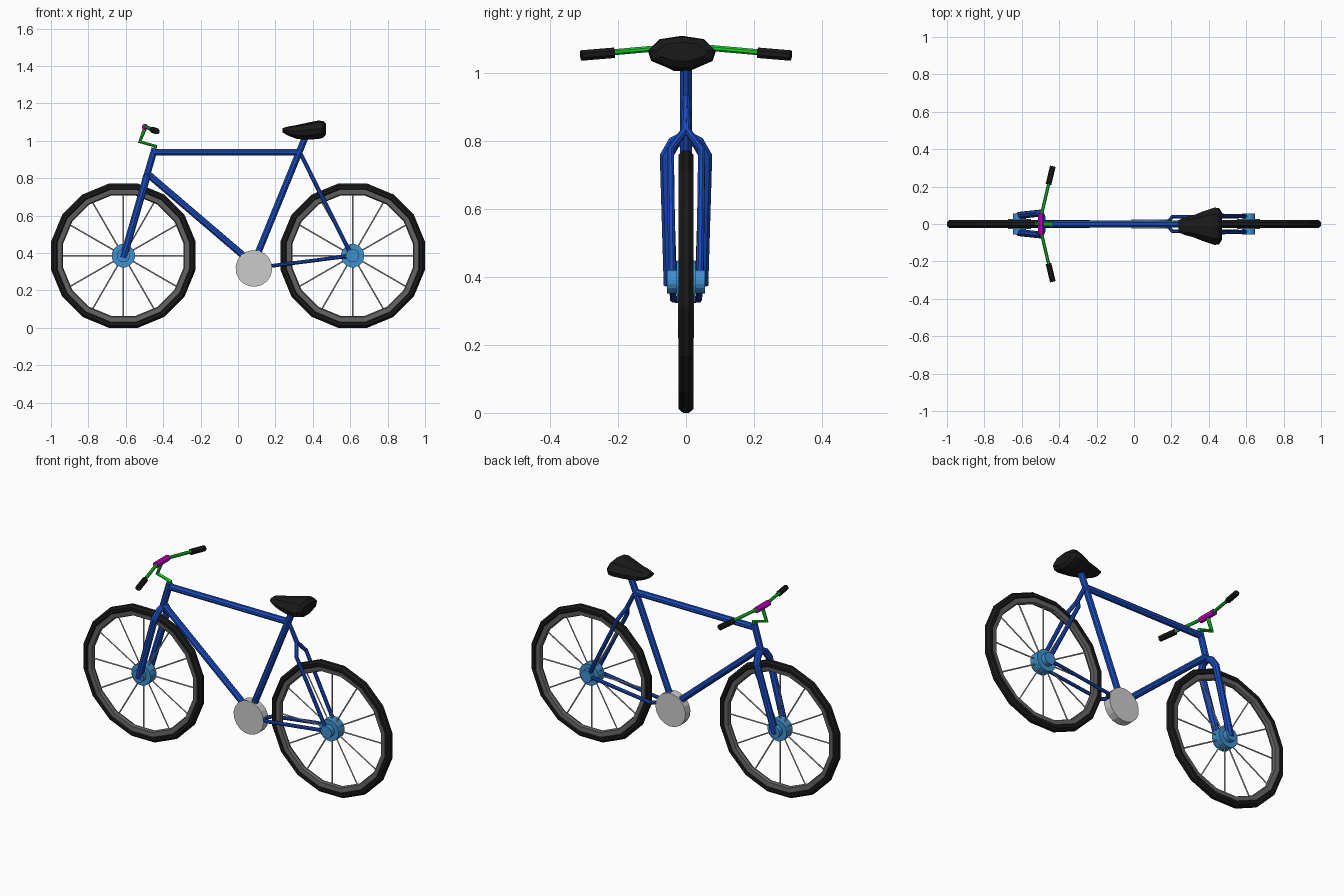
import bpy, bmesh
from math import sin, cos, pi
from mathutils import Vector

if "Cube" in bpy.data.objects:
    bpy.data.objects.remove(bpy.data.objects["Cube"])


def material(name, rgb):
    m = bpy.data.materials.new(name)
    m.diffuse_color = (*rgb, 1)
    m.use_nodes = True
    m.node_tree.nodes["Principled BSDF"].inputs["Base Color"].default_value = m.diffuse_color
    return m


BLUE = material("frame_blue", (0.01, 0.07, 0.5))
SKY = material("hub_blue", (0.05, 0.28, 0.62))
BLACK = material("black", (0.01, 0.01, 0.01))
RIM = material("dark_grey", (0.12, 0.12, 0.12))
GREEN = material("green", (0.01, 0.65, 0.03))
MAGENTA = material("magenta", (0.6, 0.0, 0.6))


def finish(name, bm, mat):
    bmesh.ops.recalc_face_normals(bm, faces=bm.faces)
    me = bpy.data.meshes.new(name)
    bm.to_mesh(me)
    bm.free()
    ob = bpy.data.objects.new(name, me)
    bpy.context.collection.objects.link(ob)
    if mat:
        me.materials.append(mat)
    return ob


def loft(bm, rings, caps=True, closed=False):
    """Skin a list of equal-length point rings."""
    vs = [[bm.verts.new(p) for p in ring] for ring in rings]
    n = len(vs[0])
    for a, b in zip(vs, vs[1:] + (vs[:1] if closed else [])):
        for i in range(n):
            j = (i + 1) % n
            bm.faces.new((a[i], a[j], b[j], b[i]))
    if caps and not closed:
        bm.faces.new(vs[0])
        bm.faces.new(vs[-1])


def add_tube(bm, path, r, sides=8):
    """Mitred tube along a path of points."""
    pts = [Vector(p) for p in path]
    dirs = [(b - a).normalized() for a, b in zip(pts, pts[1:])]
    rings = []
    u = dirs[0].orthogonal().normalized()
    for k, p in enumerate(pts):
        d0, d1 = dirs[max(k - 1, 0)], dirs[min(k, len(dirs) - 1)]
        t = (d0 + d1).normalized()
        u = (u - t * u.dot(t)).normalized()
        w = t.cross(u)
        step = 2 * pi / sides
        rings.append([p + r * (cos((i + .5) * step) * u + sin((i + .5) * step) * w)
                      for i in range(sides)])
    loft(bm, rings)


def tubes(name, paths, r, mat, sides=8):
    bm = bmesh.new()
    for path in paths:
        add_tube(bm, path, r, sides)
    return finish(name, bm, mat)


def mirrored(path):
    return [path, [(x, -y, z) for x, y, z in path]]


def hoop(name, cx, cz, profile, mat, n=16):
    """Revolve a closed (apothem, y) profile about the wheel axle."""
    bm = bmesh.new()
    k = 1 / cos(pi / n)
    loft(bm, [[(cx + r * k * cos((i + .5) * 2 * pi / n), y,
                cz + r * k * sin((i + .5) * 2 * pi / n)) for r, y in profile]
              for i in range(n)], closed=True)
    return finish(name, bm, mat)


HZ, HX = 0.386, 0.613

# wheels: tyre, rim, hub, axle, spokes
for side, cx in (("front", -HX), ("rear", HX)):
    tyre = [(0.366 + 0.0216 * cos((i + .5) * pi / 4),
             0.0235 * sin((i + .5) * pi / 4)) for i in range(8)]
    hoop(side + "_tyre", cx, HZ, tyre, BLACK)
    hoop(side + "_rim", cx, HZ, [(0.355, -.017), (0.355, .017), (0.328, .014),
                                 (0.322, 0), (0.328, -.014)], RIM)
    tubes(side + "_hub", [[(cx, -.028, HZ), (cx, .028, HZ)]], 0.063, SKY, 16)
    tubes(side + "_axle", [[(cx, -.056, HZ), (cx, .056, HZ)]], 0.035, SKY, 16)
    tubes(side + "_spokes",
          [[(cx + r * cos(i * pi / 6), 0, HZ + r * sin(i * pi / 6)) for r in (.05, .33)]
           for i in range(12)], 0.004, None, 6)

# frame tubes
tubes("top_tube", [[(-.45, 0, .939), (.325, 0, .939)]], .019, BLUE)
tubes("down_tube", [[(-.485, 0, .825), (.083, 0, .34)]], .019, BLUE)
tubes("seat_tube", [[(.078, 0, .33), (.366, 0, 1.035)]], .019, BLUE)
tubes("head_tube", [[(-.445, 0, .96), (-.492, 0, .80)]], .019, BLUE)

# fork, seat stays and chain stays, split into two legs
tubes("fork", mirrored([(-.488, 0, .812), (-.492, .035, .795), (-.503, .058, .755),
                        (-HX, .046, HZ - .01)]), .02, BLUE)
tubes("seat_stays", mirrored([(.33, 0, .94), (.385, .004, .83), (.412, .046, .775),
                              (.608, .041, HZ)]), .0115, BLUE)
tubes("chain_stays", mirrored([(.09, 0, .32), (.175, .004, .331), (.205, .038, .335),
                               (.608, .041, HZ)]), .0105, BLUE)

# chainwheel
tubes("chainwheel", [[(.085, -.023, .318), (.085, .023, .318)]], .098, None, 18)

# handlebar assembly
tubes("stem", [[(-.446, 0, .955), (-.441, 0, .972), (-.525, 0, .995), (-.495, 0, 1.073)]],
      .011, GREEN)
tubes("bar_clamp", [[(-.497, -.056, 1.074), (-.497, .056, 1.074)]], .018, MAGENTA)
tubes("handlebar", mirrored([(-.497, .04, 1.076), (-.455, .22, 1.060)]), .0095, GREEN)
tubes("grips", mirrored([(-.457, .212, 1.059), (-.434, .308, 1.051)]), .0165, BLACK)

# saddle: cross-sections (x, bottom, top, half width) from nose to tail
bm = bmesh.new()
rings = []
for x, lo, hi, hw in ((.238, 1.045, 1.068, .032), (.27, 1.027, 1.077, .047),
                      (.315, 1.01, 1.085, .058), (.37, 1.006, 1.097, .08),
                      (.43, 1.01, 1.109, .1), (.455, 1.016, 1.106, .097),
                      (.471, 1.035, 1.09, .072)):
    h = hi - lo
    rings.append([(x, -.012 + hw * y, lo + h * z) for y, z in
                  ((-.3, 0), (.3, 0), (.9, .25), (1, .55), (.65, .9),
                   (0, 1), (-.65, .9), (-1, .55), (-.9, .25))])
loft(bm, rings)
finish("saddle", bm, BLACK)
